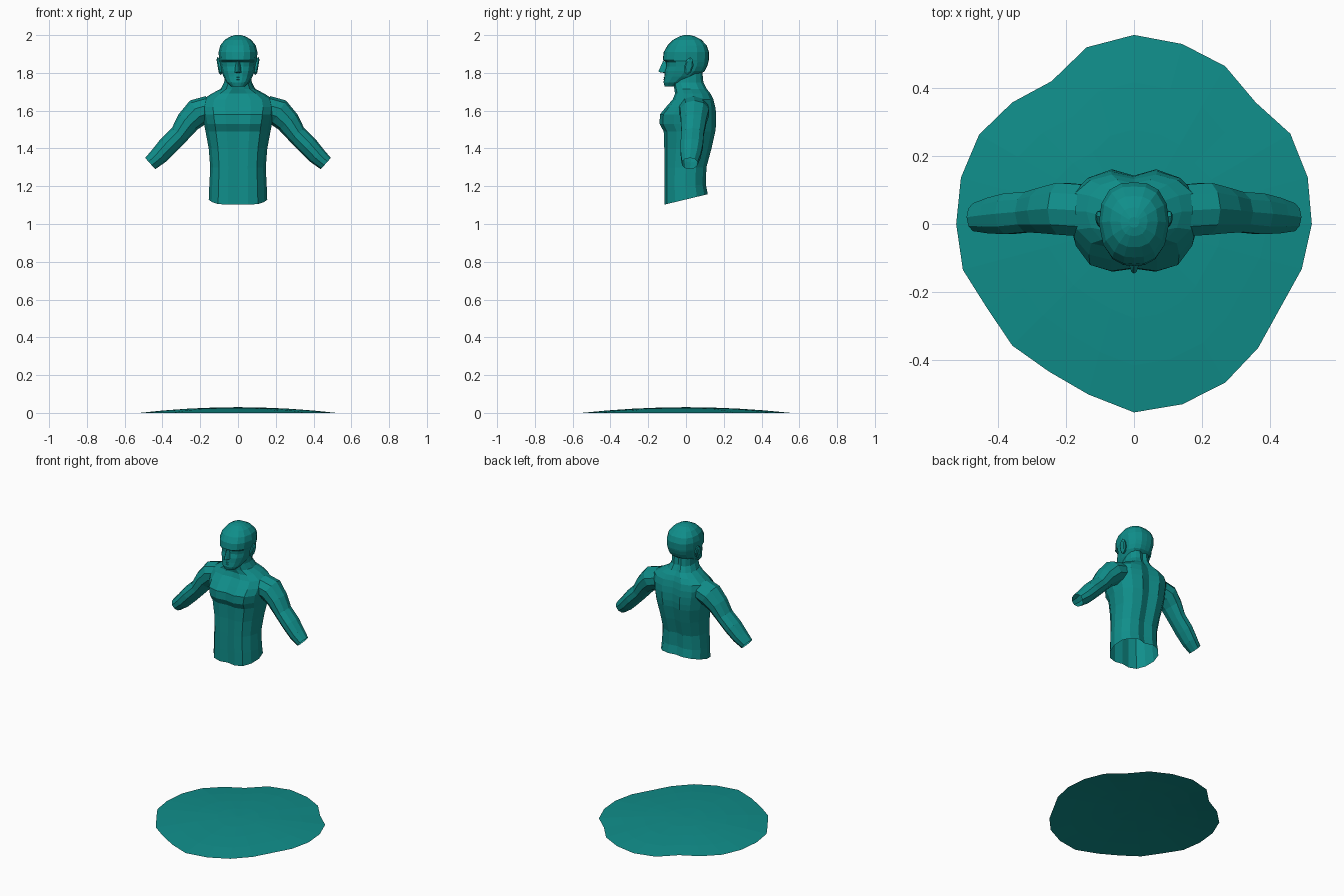
import bpy, bmesh
from math import sin, cos, pi, radians
from mathutils import Vector

cube = bpy.data.objects.get("Cube")
if cube:
    bpy.data.objects.remove(cube, do_unlink=True)

# One teal material for everything
teal = bpy.data.materials.new("teal")
teal.use_nodes = True
color = (0.005, 0.27, 0.255, 1)
teal.diffuse_color = color
teal.node_tree.nodes["Principled BSDF"].inputs["Base Color"].default_value = color


def finish(name, bm):
    """Turn a bmesh into a flat shaded object."""
    bmesh.ops.recalc_face_normals(bm, faces=bm.faces)
    mesh = bpy.data.meshes.new(name)
    bm.to_mesh(mesh)
    bm.free()
    mesh.materials.append(teal)
    obj = bpy.data.objects.new(name, mesh)
    bpy.context.collection.objects.link(obj)
    return obj


def loft(name, rings, cap_start=False, cap_end=False):
    """Skin a list of closed rings that share one point count."""
    bm = bmesh.new()
    loops = [[bm.verts.new(p) for p in ring] for ring in rings]
    count = len(loops[0])
    for low, high in zip(loops, loops[1:]):
        for i in range(count):
            j = (i + 1) % count
            bm.faces.new((low[i], low[j], high[j], high[i]))
    if cap_start:
        bm.faces.new(loops[0])
    if cap_end:
        bm.faces.new(loops[-1])
    return finish(name, bm)


def body_ring(section, z, width, front, back, tilt=0):
    """Scale a half section to a width and a depth, then mirror it."""
    mid, depth = (front + back) / 2, (back - front) / 2
    half = [(u * width, mid + v * depth) for u, v in section]
    full = half + [(-x, y) for x, y in half[-2:0:-1]]
    return [Vector((x, y, z + tilt * y)) for x, y in full]


# Torso: breastbone and spine grooves in the section, open at the waist
torso_section = [(0, -.94), (.35, -1), (.68, -.88), (.9, -.5), (1, 0),
                 (.93, .5), (.7, .84), (.35, 1), (0, .88)]
torso_levels = [
    (1.13, .155, -.115, .115, .24),
    (1.2, .152, -.115, .105, .1),
    (1.3, .147, -.115, .108),
    (1.4, .155, -.115, .135),
    (1.49, .172, -.118, .155),
    (1.53, .18, -.14, .16),
    (1.58, .19, -.138, .16),
    (1.62, .195, -.105, .155),
    (1.66, .185, -.07, .145),
    (1.69, .14, -.058, .13),
    (1.715, .092, -.062, .11),
    (1.75, .073, -.068, .092),
    (1.82, .07, -.05, .085),
]
loft("torso_and_neck", [body_ring(torso_section, *lv) for lv in torso_levels])

# Head: boxy oval section from chin to crown
head_section = [(0, -1), (.3, -.98), (.62, -.84), (.88, -.52), (1, 0),
                (.93, .48), (.7, .82), (.36, .98), (0, 1)]
head_levels = [
    (1.728, .036, -.113, -.05),
    (1.75, .06, -.119, 0),
    (1.78, .077, -.114, .06),
    (1.81, .088, -.112, .1),
    (1.835, .093, -.104, .112),
    (1.858, .097, -.106, .119),
    (1.868, .1, -.123, .121),
    (1.91, .103, -.118, .122),
    (1.945, .094, -.098, .11),
    (1.975, .07, -.068, .082),
    (1.993, .04, -.035, .048),
    (2, .015, -.01, .02),
]
loft("head", [body_ring(head_section, *lv) for lv in head_levels], True, True)


def wedge(name, points):
    """Small solid spanning a few points."""
    bm = bmesh.new()
    for p in points:
        bm.verts.new(p)
    bmesh.ops.convex_hull(bm, input=bm.verts)
    return finish(name, bm)


# Nose and lips
wedge("nose", [(0, -.122, 1.862), (0, -.146, 1.808), (0, -.1, 1.797)]
      + [(s * x, y, z) for s in (-1, 1)
         for x, y, z in ((.012, -.095, 1.86), (.02, -.105, 1.802), (.008, -.14, 1.804))])
for name, z in (("upper_lip", 1.776), ("lower_lip", 1.764)):
    wedge(name, [(0, -.122, z), (0, -.1, z + .008), (0, -.1, z - .007),
                 (.028, -.104, z), (-.028, -.104, z)])

# Arms: centre x, centre z, radius, centre y, half depth along the limb
arm_stations = [
    (.15, 1.61, .07, .04, .08),
    (.215, 1.59, .075, .045, .08),
    (.265, 1.54, .064, .04, .07),
    (.31, 1.475, .052, .035, .062),
    (.37, 1.415, .053, .03, .063),
    (.42, 1.36, .048, .025, .055),
    (.465, 1.32, .04, .02, .043),
]
SIDES = 10


def arm(name, side):
    rings = []
    last = len(arm_stations) - 1
    for i, (x, z, radius, y, depth) in enumerate(arm_stations):
        before, after = arm_stations[max(i - 1, 0)], arm_stations[min(i + 1, last)]
        along = Vector((after[0] - before[0], 0, after[1] - before[1])).normalized()
        up = Vector((-along.z, 0, along.x))
        ring = []
        for k in range(SIDES):
            a = 2 * pi * k / SIDES
            p = Vector((x, y, z)) + up * radius * cos(a) + Vector((0, depth * sin(a), 0))
            ring.append((side * p.x, p.y, p.z))
        rings.append(ring)
    loft(name, rings)


# Ears: thin shells that lean out towards the top
def ear(name, side):
    rings = []
    for x, scale in ((.085, .8), (.102, 1), (.108, .7)):
        ring = []
        for k in range(8):
            a = 2 * pi * k / 8
            lift = sin(a) * scale
            ring.append((side * (x + .008 * lift), .015 + .024 * scale * cos(a) + .008 * lift,
                         1.836 + .047 * lift))
        rings.append(ring)
    loft(name, rings, False, True)


for label, side in (("left", 1), ("right", -1)):
    arm(label + "_arm", side)
    ear(label + "_ear", side)

# Base: shallow dome with a wavy rim, one radius every fifteen degrees
rim = [.522, .528, .53, .505, .535, .547, .555, .537, .484, .505, .525, .526,
       .522, .52, .497, .505, .5, .518, .553, .548, .537, .515, .495, .51]
dome = []
for t in (1, .75, .5, .25, .03):
    dome.append([(t * r * cos(radians(15 * i)), t * r * sin(radians(15 * i)),
                  .03 * (1 - t * t)) for i, r in enumerate(rim)])
base = loft("base_dome", dome, cap_end=True)
